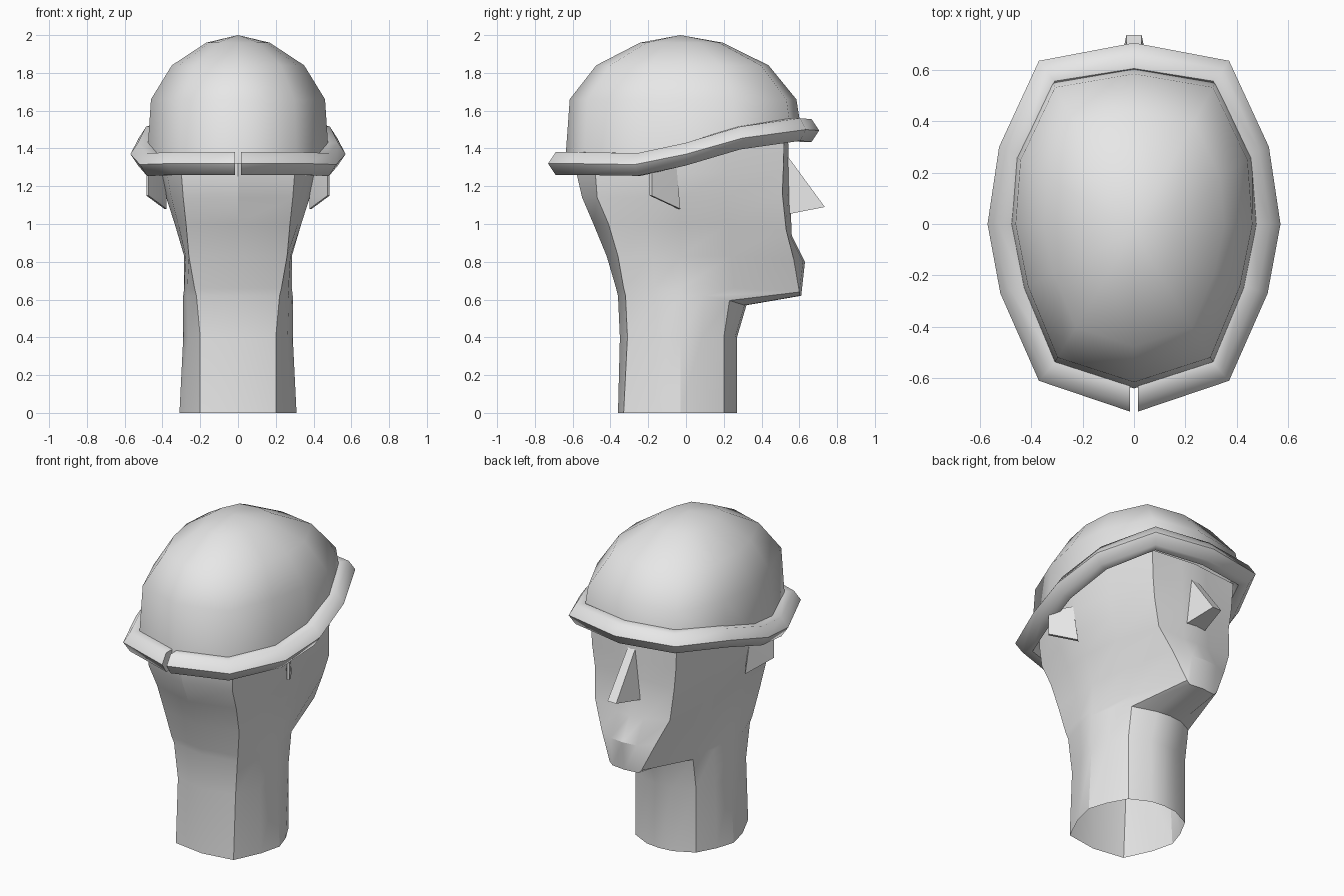
import bpy, bmesh, math
from mathutils import Vector

if "Cube" in bpy.data.objects:
    bpy.data.objects.remove(bpy.data.objects["Cube"])

grey = bpy.data.materials.new("light_grey")
grey.use_nodes = True
grey.diffuse_color = (0.8, 0.8, 0.8, 1)
grey.node_tree.nodes["Principled BSDF"].inputs["Base Color"].default_value = (0.8, 0.8, 0.8, 1)


def finish(name, bm, angle):
    bmesh.ops.remove_doubles(bm, verts=bm.verts, dist=0.0005)
    bmesh.ops.recalc_face_normals(bm, faces=bm.faces)
    mesh = bpy.data.meshes.new(name)
    bm.to_mesh(mesh)
    bm.free()
    mesh.materials.append(grey)
    obj = bpy.data.objects.new(name, mesh)
    bpy.context.collection.objects.link(obj)
    bpy.ops.object.select_all(action='DESELECT')
    obj.select_set(True)
    bpy.context.view_layer.objects.active = obj
    bpy.ops.object.shade_smooth_by_angle(angle=math.radians(angle))
    return obj


def loft(name, rings, angle, caps=False):
    """Skin a row of closed rings with quads."""
    bm = bmesh.new()
    rows = [[bm.verts.new(p) for p in ring] for ring in rings]
    n = len(rows[0])
    for a, b in zip(rows, rows[1:]):
        for i in range(n):
            j = (i + 1) % n
            bm.faces.new((a[i], a[j], b[j], b[i]))
    if caps:
        bm.faces.new(rows[0])
        bm.faces.new(rows[-1])
    return finish(name, bm, angle)


def mirrored(half):
    """Close a half ring whose first and last points lie on x = 0."""
    return half + [(-x, y, z) for x, y, z in half[-2:0:-1]]


def hull(name, points):
    bm = bmesh.new()
    for p in points:
        bm.verts.new(p)
    bmesh.ops.convex_hull(bm, input=bm.verts)
    return finish(name, bm, 20)


# Head and neck: height, back y, back corner x y, side x, face corner x y, front y, front height
SECTIONS = [
    (0, -.36, .2, -.33, .31, .21, .2, .26, 0),
    (.4, -.35, .2, -.31, .29, .21, .2, .26, .4),
    (.62, -.36, .22, -.32, .29, .21, .23, .31, .57),
    (.66, -.37, .23, -.33, .285, .11, .6, .6, .62),
    (.83, -.42, .26, -.36, .285, .19, .57, .62, .8),
    (1, -.49, .275, -.41, .335, .26, .53, .55, .94),
    (1.14, -.55, .29, -.47, .38, .275, .51, .54, 1.18),
    (1.27, -.58, .3, -.48, .41, .29, .515, .535, 1.3),
    (1.45, -.58, .3, -.48, .42, .3, .52, .53, 1.47),
]


def head_ring(z, yb, xc, yc, xs, xj, yj, yf, zf):
    return mirrored([
        (0, yb, z), (xc, yc, z),
        (xc + .7 * (xs - xc), yc * .5, z),
        (xs, -.03, z),
        (xs + .37 * (xj - xs), yj * .42, z),
        (xj, yj, (z + zf) / 2),
        (.09, yf, zf), (0, yf + .01, zf)])


loft("head_and_neck", [head_ring(*s) for s in SECTIONS], 28)

# Cap dome: rim outline scaled up to a pole
RIM = [(0, .61, 1.5), (.32, .555, 1.5), (.46, .26, 1.45), (.48, 0, 1.37),
       (.43, -.25, 1.32), (.31, -.54, 1.32), (0, -.64, 1.32)]
rim = mirrored(RIM)
dome = [rim]
for z, s in ((1.66, .96), (1.84, .73), (1.96, .35), (2, 0)):
    dome.append([(x * s, (y + .03) * s - .03, z) for x, y, _ in rim])
loft("cap_dome", dome, 60)

# Rolled cap edge, open at the back
HALF = [(.015, -.73, 1.32), (.37, -.61, 1.32), (.52, -.27, 1.315), (.57, 0, 1.37),
        (.525, .3, 1.455), (.37, .635, 1.5), (0, .705, 1.495)]
path = [Vector(p) for p in HALF + [(-x, y, z) for x, y, z in HALF[-2::-1]]]
SECTION = [(0, 0), (.04, .06), (.1, .06), (.13, 0), (.1, -.06), (.04, -.06)]
rings = []
for i, p in enumerate(path):
    d = path[min(i + 1, len(path) - 1)] - path[max(i - 1, 0)]
    inward = Vector((-d.y, d.x, 0)).normalized()
    if i in (0, len(path) - 1):
        inward = Vector((0, 1, 0))
    rings.append([p + inward * a + Vector((0, 0, h)) for a, h in SECTION])
loft("cap_roll", rings, 60, caps=True)

# Nose wedge
hull("nose", [(s * x, y, z) for s in (-1, 1) for x, y, z in
              ((.025, .53, 1.37), (.03, .735, 1.09), (.07, .53, 1.05))])

# Ears: thin slanted plates
EAR = [(.485, -.18, 1.3), (.485, -.18, 1.15), (.39, -.03, 1.08), (.39, -.05, 1.14), (.41, -.05, 1.3)]
for side, label in ((1, "left_ear"), (-1, "right_ear")):
    hull(label, [(side * (x - t), y - t, z) for x, y, z in EAR for t in (0, .012)])
